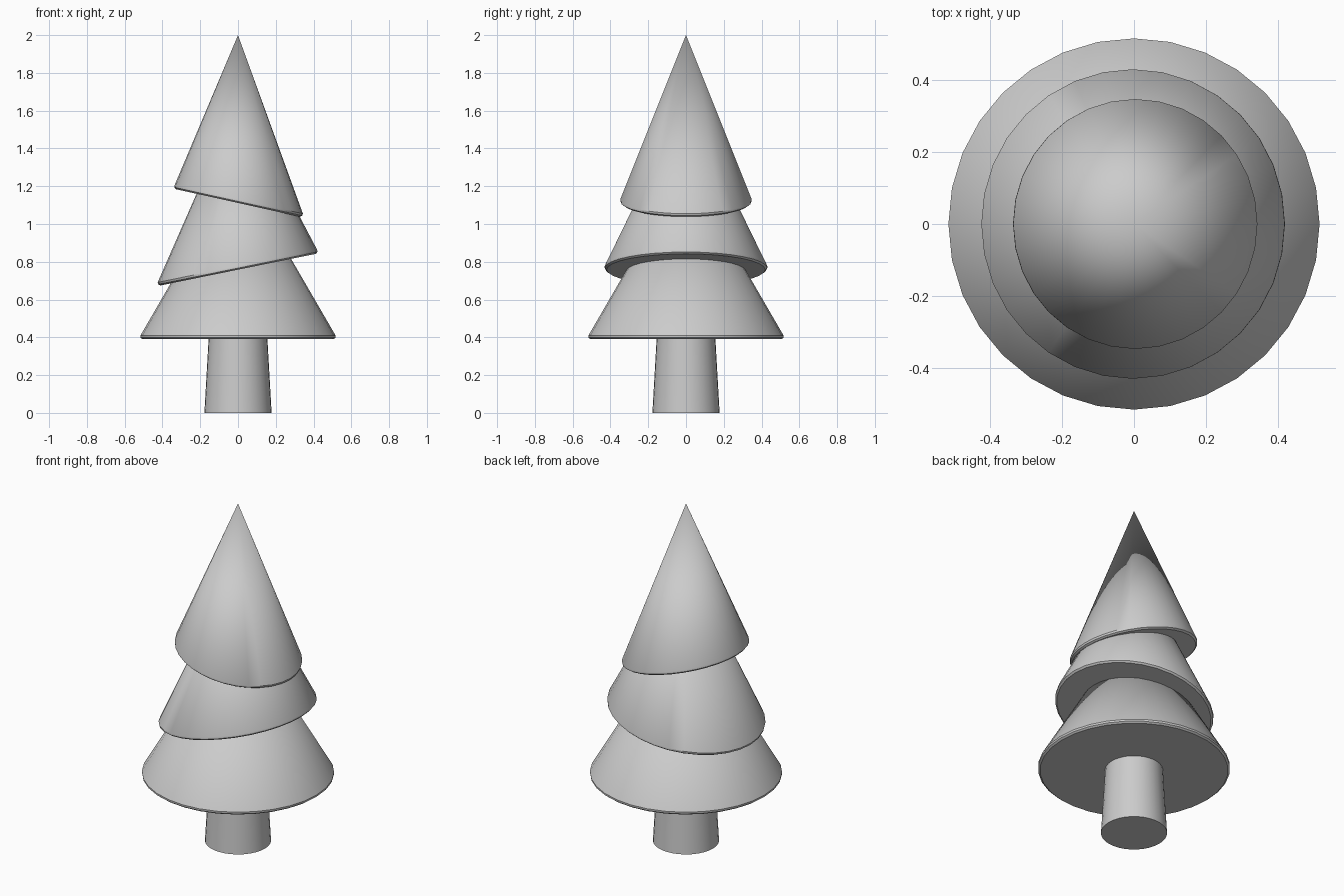
import bpy, bmesh, math
from mathutils import Vector, Matrix

if "Cube" in bpy.data.objects:
    bpy.data.objects.remove(bpy.data.objects["Cube"])

SIDES = 32


def lathe(name, rings, apex=None):
    """Skin a stack of rings (centre, radius, tilt about y); close with an apex or cap."""
    bm = bmesh.new()
    loops = []
    for centre, radius, tilt in rings:
        rot = Matrix.Rotation(math.radians(tilt), 3, 'Y')
        loops.append([bm.verts.new(Vector(centre) + rot @ Vector((
            radius * math.cos(2 * math.pi * i / SIDES),
            radius * math.sin(2 * math.pi * i / SIDES), 0))) for i in range(SIDES)])
    for a, b in zip(loops, loops[1:]):
        for i in range(SIDES):
            j = (i + 1) % SIDES
            bm.faces.new((a[i], a[j], b[j], b[i]))
    bm.faces.new(loops[0][::-1])
    if apex:
        tip = bm.verts.new(apex)
        for i in range(SIDES):
            bm.faces.new((loops[-1][i], loops[-1][(i + 1) % SIDES], tip))
    else:
        bm.faces.new(loops[-1])
    bmesh.ops.recalc_face_normals(bm, faces=bm.faces)
    mesh = bpy.data.meshes.new(name)
    bm.to_mesh(mesh)
    bm.free()
    obj = bpy.data.objects.new(name, mesh)
    bpy.context.collection.objects.link(obj)
    bpy.ops.object.select_all(action='DESELECT')
    obj.select_set(True)
    bpy.context.view_layer.objects.active = obj
    bpy.ops.object.shade_smooth_by_angle(angle=math.radians(35))
    return obj


def tier(name, x, z, radius, tilt, apex_z):
    """Cone of foliage with a thin rounded rim and a tilted flat underside."""
    normal = Matrix.Rotation(math.radians(tilt), 3, 'Y') @ Vector((0, 0, 1))
    rim = Vector((x, 0, z))
    lathe(name, [(rim - normal * 0.019, radius - 0.011, tilt),
                 (rim - normal * 0.011, radius - 0.001, tilt),
                 (rim, radius, tilt)], (0, 0, apex_z))


# trunk
lathe("trunk", [((0, 0, 0), 0.178, 0), ((0, 0, 0.42), 0.154, 0)])

# foliage tiers, bottom to top
tier("lower_foliage", 0, 0.409, 0.517, 0, 1.30)
tier("middle_foliage", -0.003, 0.777, 0.431, -11.5, 1.66)
tier("upper_foliage", 0.004, 1.13, 0.348, 12.5, 2.0)
